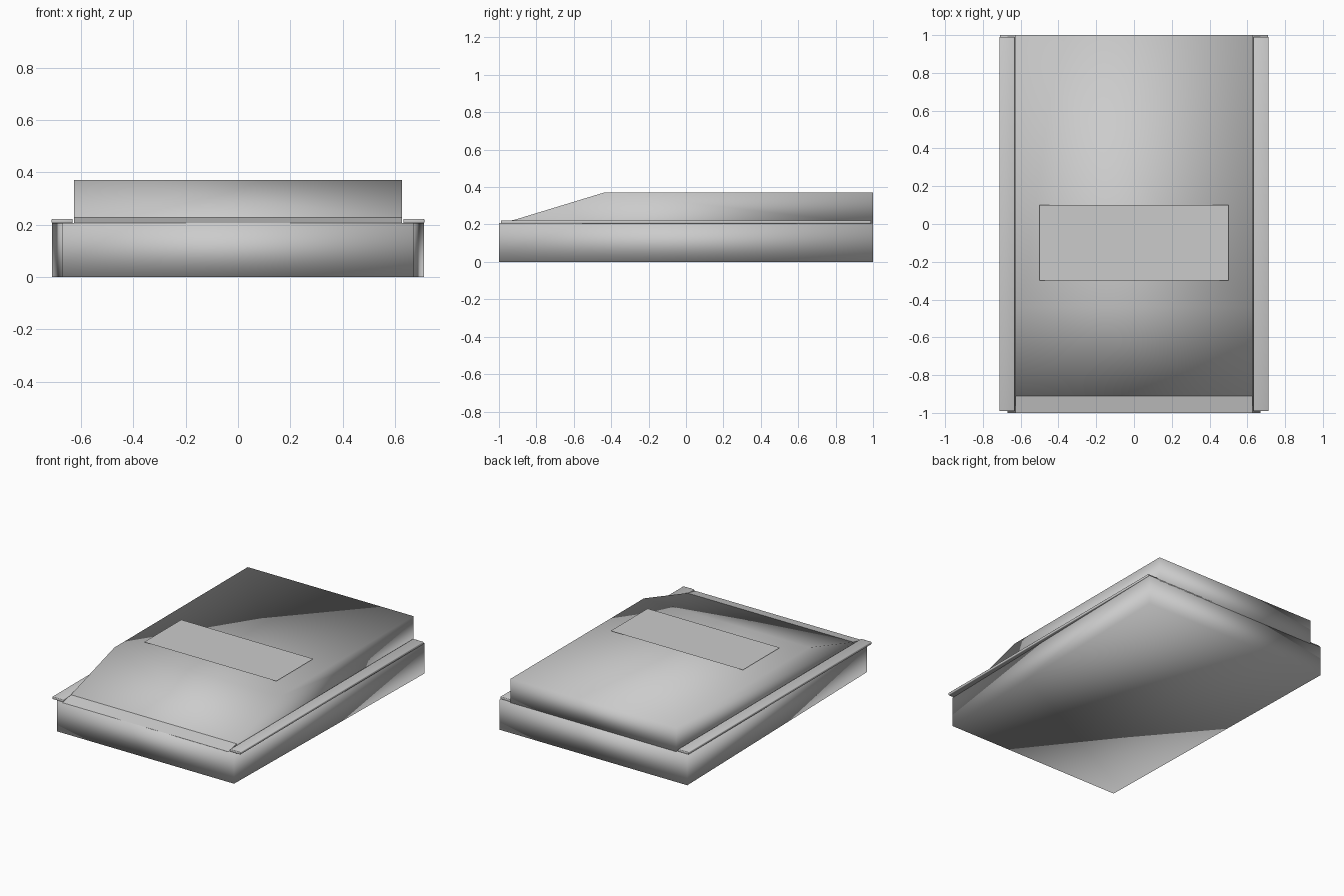
import bpy, bmesh

if "Cube" in bpy.data.objects:
    bpy.data.objects.remove(bpy.data.objects["Cube"])


def add_mesh(name, verts, faces):
    mesh = bpy.data.meshes.new(name)
    mesh.from_pydata(verts, [], faces)
    bm = bmesh.new()
    bm.from_mesh(mesh)
    bmesh.ops.recalc_face_normals(bm, faces=bm.faces)
    bm.to_mesh(mesh)
    bm.free()
    obj = bpy.data.objects.new(name, mesh)
    bpy.context.collection.objects.link(obj)
    return obj


def extrude_x(name, profile, x0, x1):
    """Closed prism from a (y, z) side profile."""
    n = len(profile)
    verts = [(x, y, z) for x in (x0, x1) for y, z in profile]
    faces = [tuple(range(n)), tuple(range(n, 2 * n))]
    faces += [(i, (i + 1) % n, n + (i + 1) % n, n + i) for i in range(n)]
    return add_mesh(name, verts, faces)


def smooth(obj):
    for p in obj.data.polygons:
        p.use_smooth = True


# Lower body, narrowing slightly towards the front
body = extrude_x("lower_body", [(-1, 0), (1, 0), (1, 0.207), (-1, 0.207)], -0.71, 0.71)
for v in body.data.vertices:
    if v.co.y < 0:
        v.co.x *= 0.67 / 0.71
smooth(body)

# Raised upper shell with sloping front
upper = extrude_x("upper_shell",
                  [(-0.91, 0.2), (1, 0.2), (1, 0.37), (-0.44, 0.37), (-0.91, 0.227)],
                  -0.627, 0.627)
smooth(upper)

# Shallow lip running from the slope to the front edge
extrude_x("front_lip", [(-1, 0.2), (-0.91, 0.2), (-0.91, 0.227), (-1, 0.207)], -0.627, 0.627)

# Side rail, mirrored to the other side
rail = extrude_x("side_rails", [(-0.99, 0.205), (0.99, 0.205), (0.99, 0.222), (-0.99, 0.222)],
                 0.632, 0.712)
bev = rail.modifiers.new("soft_edges", 'BEVEL')
bev.width = 0.004
bev.segments = 2
mir = rail.modifiers.new("other_side", 'MIRROR')
mir.use_axis[0] = True
smooth(rail)

# Thin flat panel just above the top
add_mesh("top_panel",
         [(-0.5, -0.3, 0.388), (0.5, -0.3, 0.388), (0.5, 0.1, 0.388), (-0.5, 0.1, 0.388)],
         [(0, 1, 2, 3)])
